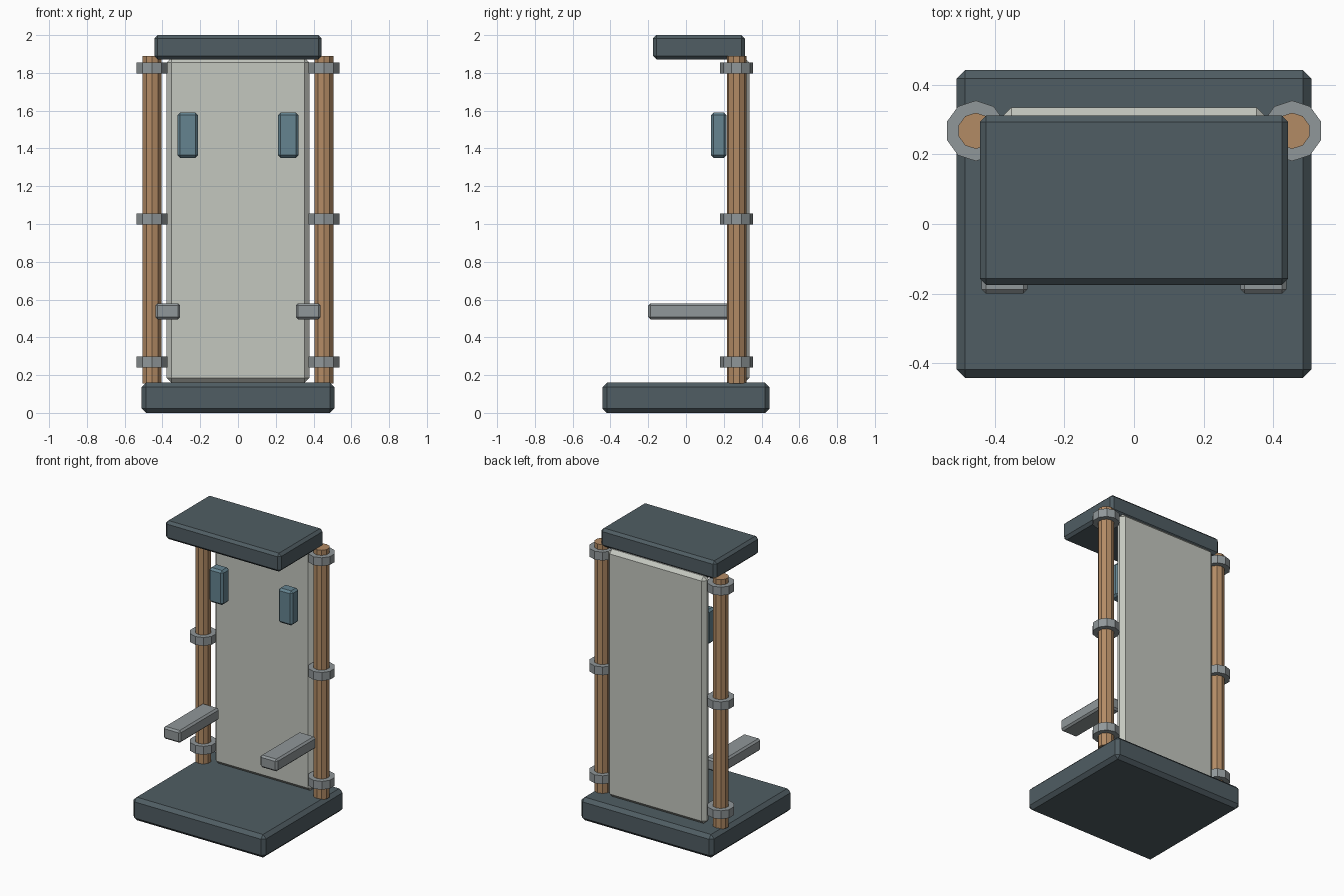
import bpy
import bmesh

if "Cube" in bpy.data.objects:
    bpy.data.objects.remove(bpy.data.objects["Cube"])


def material(name, rgb):
    m = bpy.data.materials.new(name)
    m.diffuse_color = (*rgb, 1)
    m.use_nodes = True
    m.node_tree.nodes["Principled BSDF"].inputs["Base Color"].default_value = m.diffuse_color
    return m


SLATE = material("dark_slate", (0.08, 0.11, 0.125))
COPPER = material("copper", (0.45, 0.26, 0.13))
PANEL = material("pale_grey", (0.55, 0.57, 0.52))
STEEL = material("steel", (0.28, 0.31, 0.32))
BLUE = material("blue_grey", (0.13, 0.23, 0.28))


def finish(name, bm, mat):
    mesh = bpy.data.meshes.new(name)
    bm.to_mesh(mesh)
    bm.free()
    mesh.materials.append(mat)
    ob = bpy.data.objects.new(name, mesh)
    bpy.context.collection.objects.link(ob)
    return ob


def box(name, x, y, z, mat, bevel):
    """Chamfered box from (min, max) ranges."""
    bm = bmesh.new()
    bmesh.ops.create_cube(bm, size=1)
    for v in bm.verts:
        v.co = [r[0] if c < 0 else r[1] for c, r in zip(v.co, (x, y, z))]
    ob = finish(name, bm, mat)
    mod = ob.modifiers.new("chamfer", 'BEVEL')
    mod.width = bevel
    mod.segments = 1
    return ob


def cylinder(name, x, y, z, radius, mat):
    """Ten-sided upright cylinder with a corner pointing along y."""
    bm = bmesh.new()
    bmesh.ops.create_cone(bm, cap_ends=True, segments=10, radius1=radius,
                          radius2=radius, depth=z[1] - z[0])
    top = max(v.co.y for v in bm.verts)
    if top < radius * 0.99:
        for v in bm.verts:
            v.co.x, v.co.y = -v.co.y, v.co.x
    bmesh.ops.translate(bm, verts=bm.verts, vec=(x, y, (z[0] + z[1]) / 2))
    return finish(name, bm, mat)


# Base, canopy and back panel
box("base", (-0.51, 0.51), (-0.443, 0.443), (0, 0.16), SLATE, 0.024)
box("canopy", (-0.443, 0.443), (-0.175, 0.312), (1.872, 2.0), SLATE, 0.018)
box("back_panel", (-0.378, 0.378), (0.265, 0.335), (0.16, 1.88), PANEL, 0.025)

for side, s in (("left", -1), ("right", 1)):
    def span(a, b):
        return tuple(sorted((s * a, s * b)))

    # Upright pole with three clamp rings
    cylinder(f"{side}_pole", s * 0.455, 0.268, (0.155, 1.89), 0.052, COPPER)
    for i, z in enumerate((0.27, 1.027, 1.825)):
        cylinder(f"{side}_clamp_ring_{i + 1}", s * 0.455, 0.268,
                 (z - 0.029, z + 0.029), 0.087, STEEL)

    # Shoulder pad and armrest
    box(f"{side}_shoulder_pad", span(0.212, 0.32), (0.132, 0.215),
        (1.35, 1.59), BLUE, 0.014)
    box(f"{side}_armrest", span(0.306, 0.438), (-0.2, 0.235),
        (0.495, 0.58), STEEL, 0.012)
